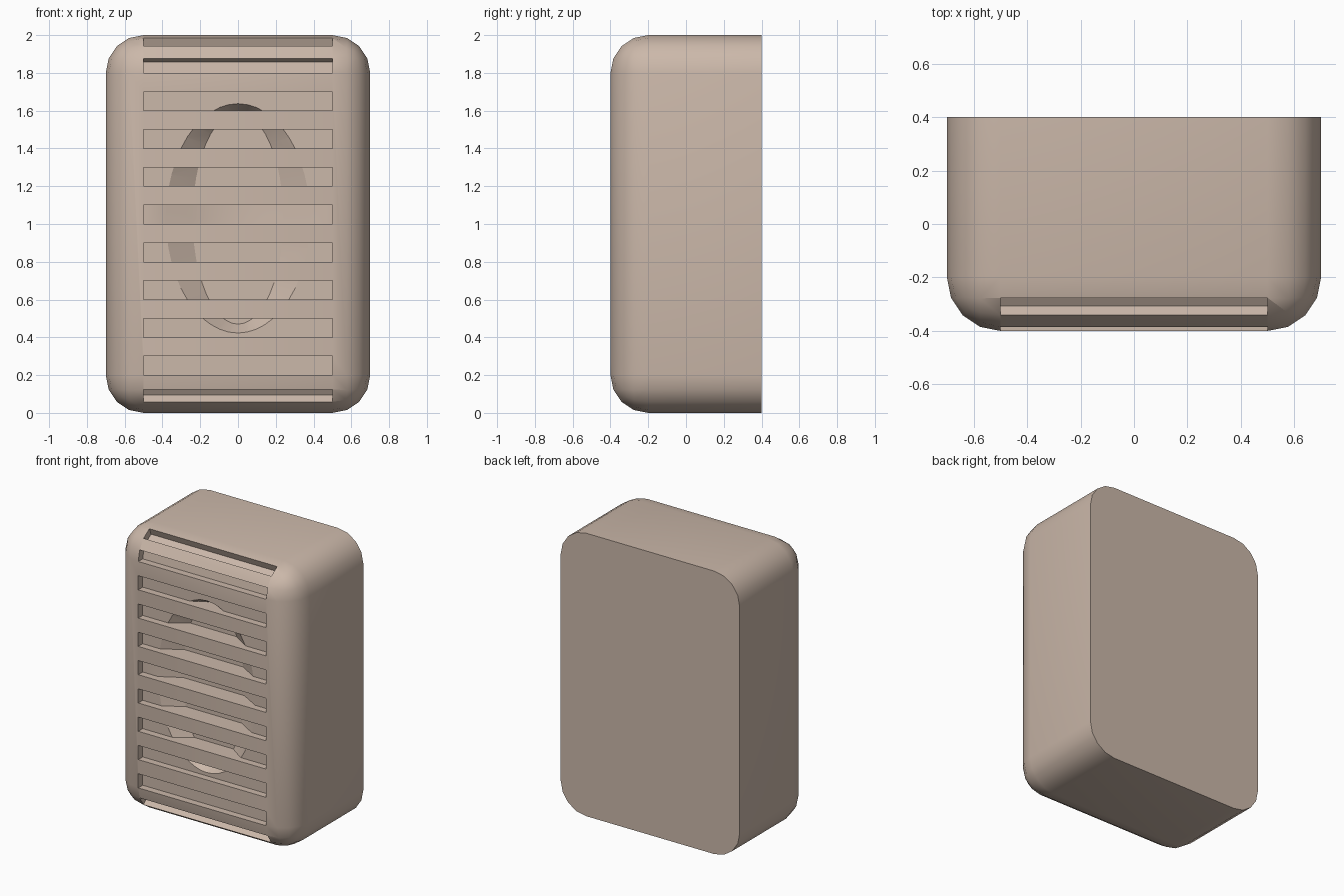
import bpy, bmesh, math
from mathutils import Vector

default = bpy.data.objects.get("Cube")
if default:
    bpy.data.objects.remove(default, do_unlink=True)

W, D, H, R, SEG = 1.4, 0.8, 2.0, 0.2, 4
FRONT = -D / 2

beige = bpy.data.materials.new("warm_beige")
beige.use_nodes = True
color = (0.6, 0.48, 0.4, 1)
beige.diffuse_color = color
beige.node_tree.nodes["Principled BSDF"].inputs["Base Color"].default_value = color


def finish(bm, name):
    bmesh.ops.recalc_face_normals(bm, faces=bm.faces)
    mesh = bpy.data.meshes.new(name)
    bm.to_mesh(mesh)
    bm.free()
    mesh.materials.append(beige)
    obj = bpy.data.objects.new(name, mesh)
    bpy.context.collection.objects.link(obj)
    return obj


def loft(bm, ring_a, ring_b):
    """Closed solid between two matching rings of points."""
    a = [bm.verts.new(p) for p in ring_a]
    b = [bm.verts.new(p) for p in ring_b]
    bm.faces.new(a)
    bm.faces.new(b)
    for i in range(len(a)):
        j = (i + 1) % len(a)
        bm.faces.new((a[i], a[j], b[j], b[i]))


def boolean(target, cutter, operation):
    mod = target.modifiers.new(cutter.name, 'BOOLEAN')
    mod.object, mod.operation, mod.solver = cutter, operation, 'EXACT'
    bpy.context.view_layer.objects.active = target
    bpy.ops.object.modifier_apply(modifier=mod.name)
    bpy.data.objects.remove(cutter, do_unlink=True)


# Housing: box rounded on every edge except around the flat back
bm = bmesh.new()
bmesh.ops.create_cube(bm, size=1)
for v in bm.verts:
    v.co = (v.co.x * W, v.co.y * D, (v.co.z + 0.5) * H)
edges = [e for e in bm.edges if any(v.co.y < 0 for v in e.verts)]
bmesh.ops.bevel(bm, geom=edges, offset=R, segments=SEG, profile=0.5,
                affect='EDGES', clamp_overlap=False)
housing = finish(bm, "speaker_housing")

# Front profile, bottom to top, as (point, outward normal) pairs
profile = []
for i in range(SEG + 1):
    a = math.radians(-90 + 90 * i / SEG)
    n = Vector((0, -math.cos(a), math.sin(a)))
    profile.append((Vector((0, FRONT + R, R)) + n * R, n))
for i in range(1, 16):
    profile.append((Vector((0, FRONT, R + i * 0.1)), Vector((0, -1, 0))))
for i in range(SEG + 1):
    a = math.radians(90 * i / SEG)
    n = Vector((0, -math.cos(a), math.sin(a)))
    profile.append((Vector((0, FRONT + R, H - R)) + n * R, n))


def slots(name, indices, outward, depth):
    bm = bmesh.new()
    for i in indices:
        (p, n), (q, m) = profile[i], profile[i + 1]
        ring = [p + n * outward, q + m * outward, q - m * depth, p - n * depth]
        loft(bm, *[[v + Vector((x, 0, 0)) for v in ring] for x in (-0.5, 0.5)])
    return finish(bm, name)


# Grille slots: every other strip of the front profile
boolean(housing, slots("grille_slots", range(2, 23, 2), 0.03, 0.05), 'DIFFERENCE')


def ellipse(rx, rz, y):
    return [(rx * math.cos(t), y, 1.03 + rz * math.sin(t))
            for t in (math.tau * i / 48 for i in range(48))]


# Oval driver funnel seen behind the bars
bm = bmesh.new()
loft(bm, ellipse(0.39, 0.61, FRONT + 0.045), ellipse(0.24, 0.56, FRONT + 0.13))
funnel = finish(bm, "driver_funnel")
boolean(funnel, slots("deep_slots", range(4, 20, 2), 0.03, 0.2), 'INTERSECT')
boolean(housing, funnel, 'DIFFERENCE')

# Smooth rounding with crisp slot edges
bpy.ops.object.select_all(action='DESELECT')
housing.select_set(True)
bpy.context.view_layer.objects.active = housing
bpy.ops.object.shade_smooth_by_angle(angle=math.radians(30))
